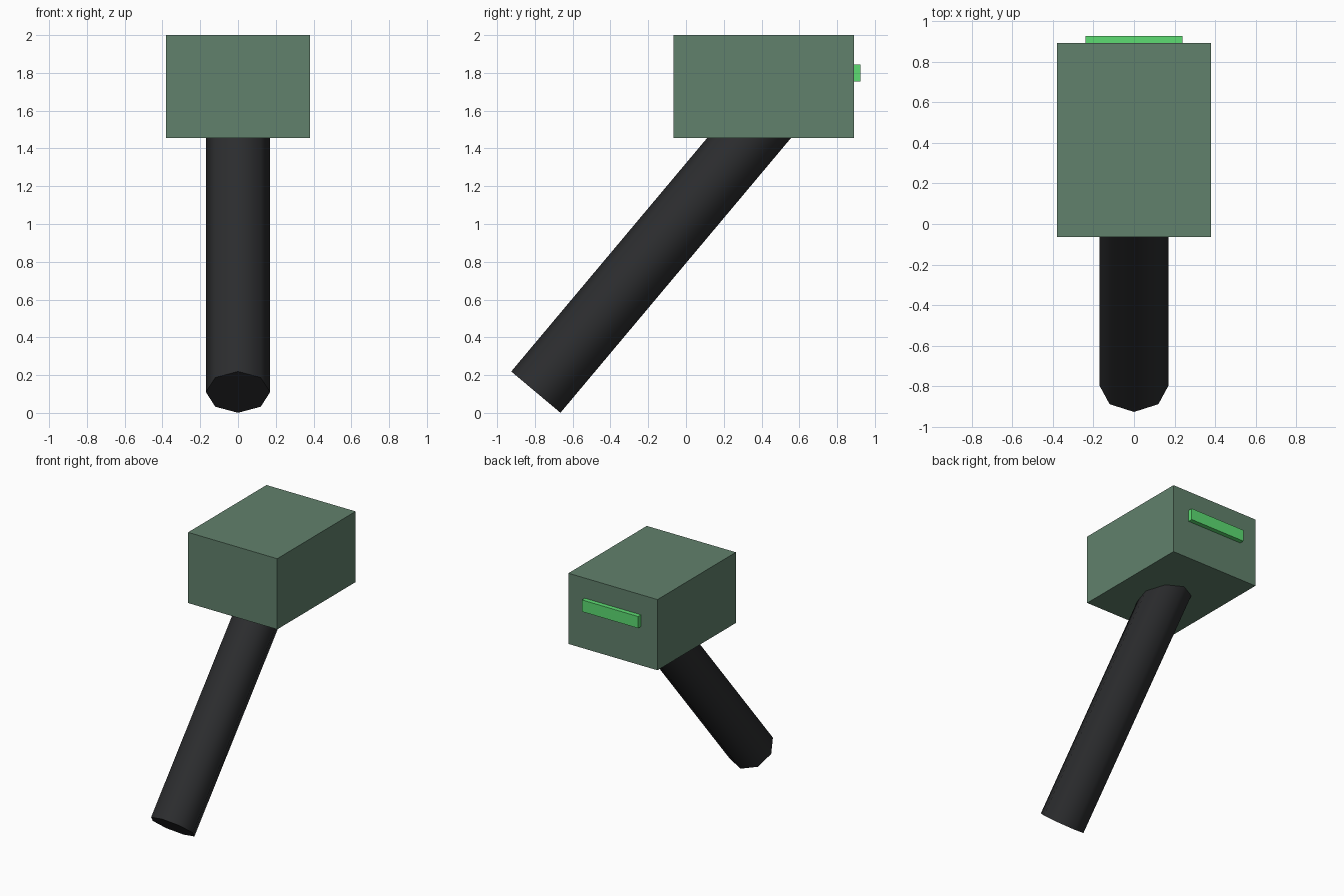
import bpy
from math import radians
from mathutils import Vector

if "Cube" in bpy.data.objects:
    bpy.data.objects.remove(bpy.data.objects["Cube"])


def paint(obj, name, rgb):
    mat = bpy.data.materials.new(name)
    mat.diffuse_color = (*rgb, 1)
    mat.use_nodes = True
    mat.node_tree.nodes["Principled BSDF"].inputs["Base Color"].default_value = mat.diffuse_color
    obj.data.materials.append(mat)


def box(name, low, high):
    low, high = Vector(low), Vector(high)
    bpy.ops.mesh.primitive_cube_add(size=1, location=(low + high) / 2)
    obj = bpy.context.object
    obj.name = name
    obj.scale = high - low
    bpy.ops.object.transform_apply(location=False, rotation=False, scale=True)
    return obj


# Block head
head = box("head", (-0.38, -0.065, 1.455), (0.38, 0.89, 2.0))
paint(head, "muted_green", (0.12, 0.22, 0.15))

# Bright strip on the back of the head, slightly sunk in
strip = box("light_strip", (-0.24, 0.86, 1.755), (0.24, 0.925, 1.845))
paint(strip, "bright_green", (0.11, 0.72, 0.17))

# Eight-sided handle, leaning 40 degrees back and ending inside the head
tilt, length = radians(40), 2.0
axis = Vector((0, 0.6428, 0.7660))
base = Vector((0, -0.795, 0.11))
bpy.ops.mesh.primitive_cylinder_add(
    vertices=8, radius=0.17, depth=length,
    location=base + axis * length / 2, rotation=(-tilt, 0, 0))
handle = bpy.context.object
handle.name = "handle"
bpy.ops.object.shade_smooth_by_angle(angle=radians(50))
paint(handle, "near_black", (0.025, 0.026, 0.028))
